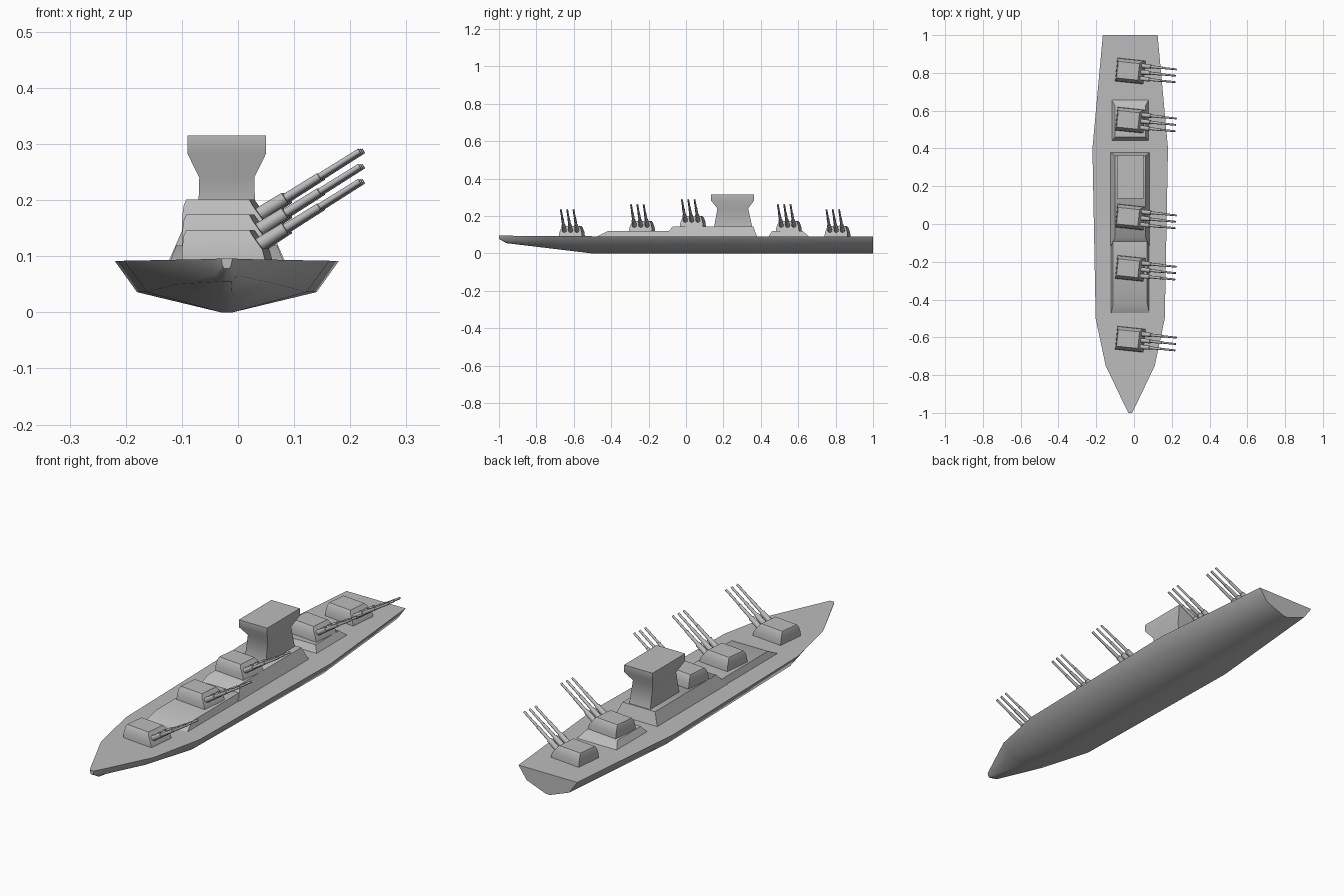
import bpy, bmesh, math
from mathutils import Matrix, Vector

if "Cube" in bpy.data.objects:
    bpy.data.objects.remove(bpy.data.objects["Cube"])

CX = -0.02  # ship centreline
grey = bpy.data.materials.new("warship_grey")
grey.diffuse_color = (0.5, 0.5, 0.5, 1)
grey.use_nodes = True
grey.node_tree.nodes["Principled BSDF"].inputs["Base Color"].default_value = grey.diffuse_color


def finish(name, bm, angle=50):
    bmesh.ops.recalc_face_normals(bm, faces=bm.faces)
    me = bpy.data.meshes.new(name)
    bm.to_mesh(me)
    bm.free()
    ob = bpy.data.objects.new(name, me)
    bpy.context.collection.objects.link(ob)
    me.materials.append(grey)
    bpy.ops.object.select_all(action='DESELECT')
    bpy.context.view_layer.objects.active = ob
    ob.select_set(True)
    bpy.ops.object.shade_smooth_by_angle(angle=math.radians(angle))
    return ob


def loft(bm, rings, mat=Matrix()):
    """Skin a list of point rings and cap both ends."""
    vs = [[bm.verts.new(mat @ Vector(p)) for p in r] for r in rings]
    n = len(vs[0])
    for a, b in zip(vs, vs[1:]):
        for i in range(n):
            j = (i + 1) % n
            bm.faces.new((a[i], a[j], b[j], b[i]))
    bm.faces.new(vs[0])
    bm.faces.new(vs[-1])


def rect(x0, x1, y0, y1, z):
    return [(x0, y0, z), (x1, y0, z), (x1, y1, z), (x0, y1, z)]


# hull: y, deck half, chine half, keel half, deck z, chine z, keel z
stations = [
    (1.0, .145, .105, .010, .092, .036, .0),
    (0.4, .200, .160, .010, .092, .036, .0),
    (-0.5, .183, .142, .010, .092, .036, .0),
    (-0.75, .130, .090, .010, .093, .050, .030),
    (-0.96, .030, .020, .008, .095, .066, .055),
    (-1.0, .010, .008, .005, .096, .085, .078),
]
bm = bmesh.new()
loft(bm, [[(CX + s * w, y, z) for s, w, z in
           ((-1, d, dz), (-1, c, cz), (-1, k, kz), (1, k, kz), (1, c, cz), (1, d, dz))]
          for y, d, c, k, dz, cz, kz in stations])
finish("hull", bm)

# raised decks: name, base half width / y range, top half width / y range / z
for name, bh, b0, b1, th, t0, t1, tz in (
        ("fore_deckhouse", .102, -.48, .20, .09, -.42, .15, .119),
        ("mid_deckhouse", .105, -.12, .38, .08, -.07, .36, .145),
        ("aft_deckhouse", .100, .44, .66, .08, .46, .625, .119)):
    bm = bmesh.new()
    loft(bm, [rect(CX - bh, CX + bh, b0, b1, .088), rect(CX - th, CX + th, t0, t1, tz)])
    finish(name, bm)

# bridge tower, flared at the top
bm = bmesh.new()
loft(bm, [rect(CX - h, CX + h, y0, y1, z) for h, y0, y1, z in (
    (.052, .150, .355, .14), (.049, .168, .332, .24),
    (.070, .134, .364, .283), (.070, .134, .364, .315))])
finish("bridge_tower", bm)


# stepped gun barrel, radius by distance along the axis
def barrel(bm, mat):
    steps = ((-.02, .013), (.068, .011), (.069, .0075), (.14, .007), (.141, .0055), (.226, .005))
    loft(bm, [[(d, r * math.cos(a * math.tau / 10), r * math.sin(a * math.tau / 10))
               for a in range(10)] for d, r in steps], mat)


# five triple turrets trained to starboard
for i, (y, z) in enumerate(((.81, .094), (.55, .121), (.037, .148), (-.235, .121), (-.61, .094))):
    base = Matrix.Translation((CX, y, z)) @ Matrix.Rotation(math.radians(-6), 4, 'Z')
    bm = bmesh.new()
    loft(bm, [rect(-.074, .076, -.062, .062, -.004), rect(-.074, .070, -.060, .060, .018),
              rect(-.072, .052, -.052, .052, .042), rect(-.068, .045, -.044, .044, .053)], base)
    finish(f"turret_{i + 1}", bm)
    bm = bmesh.new()
    for k in (-1, 0, 1):
        barrel(bm, base @ Matrix.Translation((.05, k * .034, .02))
               @ Matrix.Rotation(math.radians(-32), 4, 'Y'))
    finish(f"gun_barrels_{i + 1}", bm)
